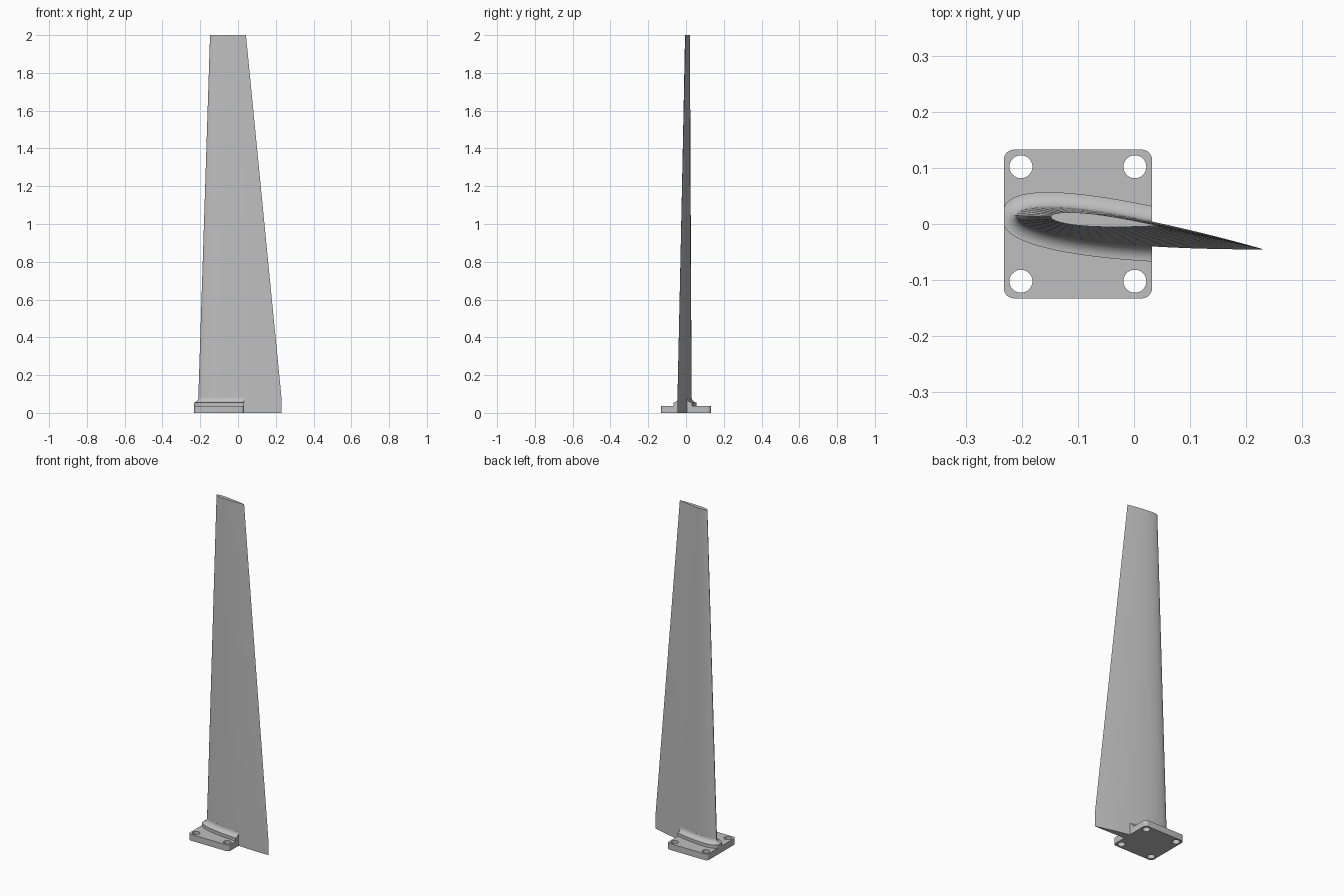
import bpy, bmesh, math
from mathutils import Vector

if "Cube" in bpy.data.objects:
    bpy.data.objects.remove(bpy.data.objects["Cube"], do_unlink=True)

grey = bpy.data.materials.new("plain grey")
grey.use_nodes = True
colour = (0.52, 0.52, 0.52, 1)
grey.diffuse_color = colour
grey.node_tree.nodes["Principled BSDF"].inputs["Base Color"].default_value = colour

X_MIN, X_MAX, HALF_Y, PLATE_TOP = -0.232, 0.032, 0.1325, 0.037
COLLAR_TOP, FILLET = 0.055, 0.027
ROOT = (Vector((-0.21, 0.015)), Vector((0.23, -0.045)))
TIP = (Vector((-0.148, 0.013)), Vector((0.042, -0.003)))


def airfoil(ends, offset=0.0, steps=26, thickness=0.12):
    """Closed symmetric airfoil outline between two chord ends, grown by offset."""
    lead, trail = ends
    chord = trail - lead
    across = Vector((-chord.y, chord.x))
    stations = [(1 - math.cos(math.pi * i / steps)) / 2 for i in range(steps + 1)]

    def half(t):
        return 5 * thickness * (0.2969 * math.sqrt(t) - 0.126 * t - 0.3516 * t**2
                                + 0.2843 * t**3 - 0.1030 * t**4)

    path = [(t, half(t)) for t in reversed(stations)] + [(t, -half(t)) for t in stations[1:]]
    pts = [lead + chord * t + across * h for t, h in path]
    grown = []
    for i, p in enumerate(pts):
        tangent = pts[min(i + 1, len(pts) - 1)] - pts[max(i - 1, 0)]
        normal = Vector((tangent.y, -tangent.x)).normalized()
        grown.append(p + normal * offset)
    return grown if offset else grown[:-1]


def loft(bm, sections):
    """Skin a list of (outline, z) sections and cap both ends."""
    rings = [[bm.verts.new((p.x, p.y, z)) for p in pts] for pts, z in sections]
    n = len(rings[0])
    for a, b in zip(rings, rings[1:]):
        for i in range(n):
            j = (i + 1) % n
            bm.faces.new((a[i], a[j], b[j], b[i]))
    bm.faces.new(rings[0][::-1])
    bm.faces.new(rings[-1])


def finish(bm, name):
    bmesh.ops.recalc_face_normals(bm, faces=bm.faces)
    mesh = bpy.data.meshes.new(name)
    bm.to_mesh(mesh)
    bm.free()
    obj = bpy.data.objects.new(name, mesh)
    bpy.context.collection.objects.link(obj)
    dress(obj)


def dress(obj):
    obj.data.materials.clear()
    obj.data.materials.append(grey)
    bpy.ops.object.select_all(action="DESELECT")
    obj.select_set(True)
    bpy.context.view_layer.objects.active = obj
    bpy.ops.object.shade_smooth_by_angle(angle=math.radians(30))


# Tapered, slightly twisted blade with a straight root
bm = bmesh.new()
loft(bm, [(airfoil(ROOT), 0.0), (airfoil(ROOT), COLLAR_TOP + FILLET), (airfoil(TIP), 2.0)])
finish(bm, "blade")

# Raised collar with a concave fillet up to the blade, trimmed to the plate
sections = [(airfoil(ROOT, FILLET), PLATE_TOP - 0.01)]
ARC = 10
for i in range(ARC + 1):
    a = math.pi / 2 * i / ARC
    grow = max(FILLET * (1 - math.sin(a)), 0.0001)
    sections.append((airfoil(ROOT, grow), COLLAR_TOP + FILLET * (1 - math.cos(a))))
bm = bmesh.new()
loft(bm, sections)
for x, side in ((X_MIN, -1), (X_MAX, 1)):
    cut = bmesh.ops.bisect_plane(bm, geom=bm.verts[:] + bm.edges[:] + bm.faces[:],
                                 plane_co=(x, 0, 0), plane_no=(side, 0, 0), clear_outer=True)
    rim = [e for e in cut["geom_cut"] if isinstance(e, bmesh.types.BMEdge)]
    bmesh.ops.holes_fill(bm, edges=rim, sides=0)
finish(bm, "root_collar")

# Mounting plate with rounded corners and four bolt holes
curve = bpy.data.curves.new("mounting_plate", "CURVE")
curve.dimensions = "2D"
curve.fill_mode = "BOTH"
curve.extrude = PLATE_TOP / 2


def add_outline(pts):
    spline = curve.splines.new("POLY")
    spline.points.add(len(pts) - 1)
    for point, (x, y) in zip(spline.points, pts):
        point.co = (x, y, 0, 1)
    spline.use_cyclic_u = True


def arc(cx, cy, radius, start, sweep, steps):
    angles = [math.radians(start + sweep * i / steps) for i in range(steps + 1)]
    return [(cx + radius * math.cos(a), cy + radius * math.sin(a)) for a in angles]


mid_x, half_x, corner, inset = (X_MIN + X_MAX) / 2, (X_MAX - X_MIN) / 2, 0.018, 0.0305
outline = []
for k, (sx, sy) in enumerate(((1, 1), (-1, 1), (-1, -1), (1, -1))):
    outline += arc(mid_x + sx * (half_x - corner), sy * (HALF_Y - corner), corner, 90 * k, 90, 8)
    add_outline(arc(mid_x + sx * (half_x - inset), sy * (HALF_Y - inset), 0.0205, 0, 360, 32)[:-1])
add_outline(outline)

plate = bpy.data.objects.new("mounting_plate", curve)
plate.location.z = PLATE_TOP / 2
bpy.context.collection.objects.link(plate)
bpy.ops.object.select_all(action="DESELECT")
plate.select_set(True)
bpy.context.view_layer.objects.active = plate
bpy.ops.object.convert(target="MESH")
plate = bpy.context.view_layer.objects.active
bm = bmesh.new()
bm.from_mesh(plate.data)
bmesh.ops.remove_doubles(bm, verts=bm.verts, dist=0.0001)
bmesh.ops.recalc_face_normals(bm, faces=bm.faces)
bm.to_mesh(plate.data)
bm.free()
dress(plate)
